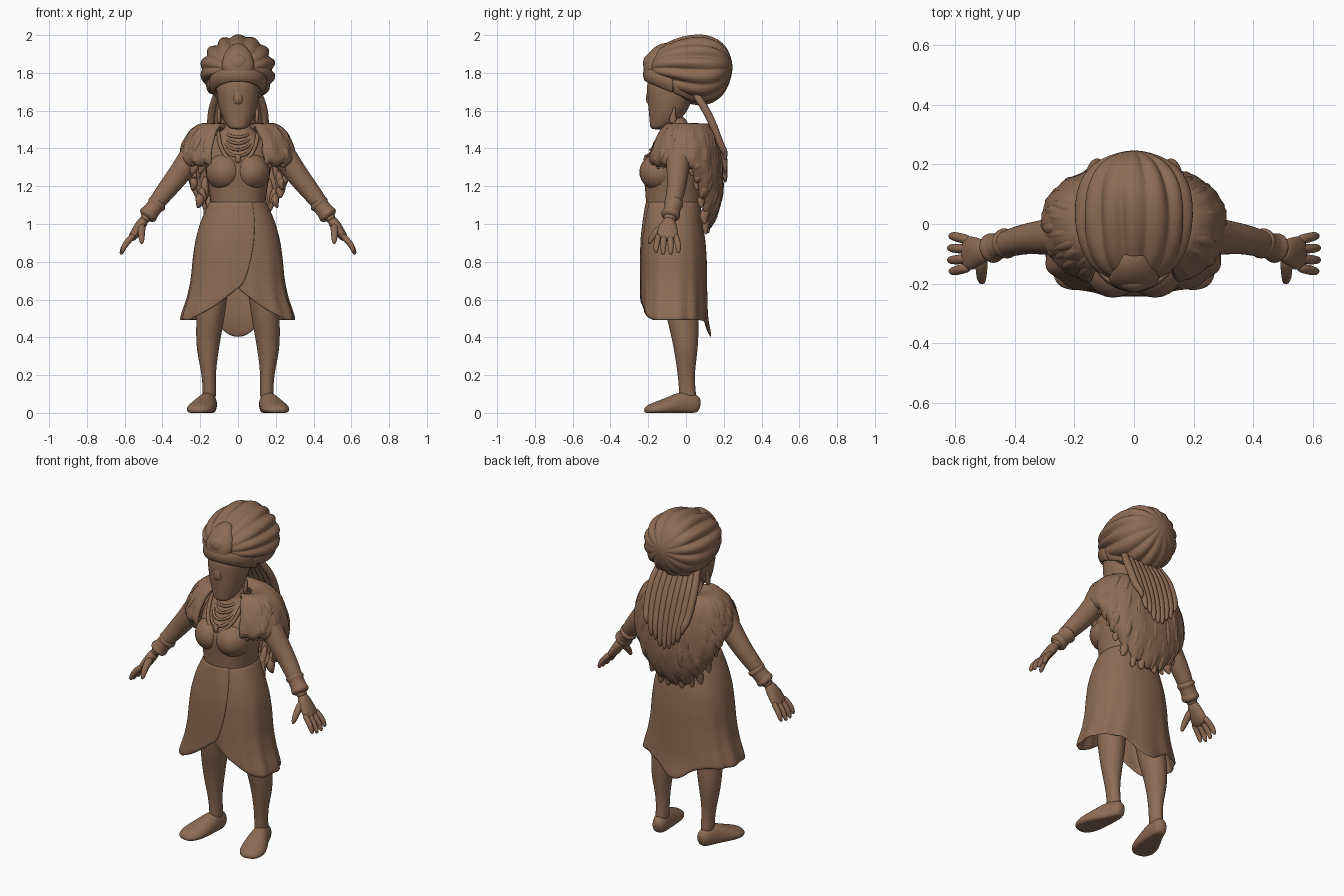
import bpy, bmesh, math, random
from mathutils import Vector

random.seed(4)
if "Cube" in bpy.data.objects:
    bpy.data.objects.remove(bpy.data.objects["Cube"])

brown = bpy.data.materials.new("clay_brown")
brown.use_nodes = True
COLOUR = (0.27, 0.15, 0.092, 1)
brown.diffuse_color = COLOUR
for node in brown.node_tree.nodes:
    if node.type == 'BSDF_PRINCIPLED':
        node.inputs["Base Color"].default_value = COLOUR


def finish(name, bm, mirror=False, sub=1, thick=0):
    """Turn a bmesh into a smooth object with its modifiers."""
    bmesh.ops.recalc_face_normals(bm, faces=bm.faces)
    for f in bm.faces:
        f.smooth = True
    me = bpy.data.meshes.new(name)
    bm.to_mesh(me)
    bm.free()
    me.materials.append(brown)
    ob = bpy.data.objects.new(name, me)
    bpy.context.collection.objects.link(ob)
    if mirror:
        m = ob.modifiers.new("mirror", 'MIRROR')
        m.use_mirror_merge = False
    if thick:
        s = ob.modifiers.new("thickness", 'SOLIDIFY')
        s.thickness = thick
        s.offset = 0
    if sub:
        s = ob.modifiers.new("smooth", 'SUBSURF')
        s.levels = s.render_levels = sub


def power(c, e):
    return math.copysign(abs(c) ** e, c)


def loft(name, strands, n=16, ref=(0, 1, 0), axis=None, square=1, pleats=0, depth=0, mirror=False, sub=2):
    """Skin rings (x, y, z, radius along ref, radius across) of each strand."""
    bm = bmesh.new()
    ref = Vector(ref)
    for rings in strands:
        pts = [Vector(r[:3]) for r in rings]
        loops = []
        for i, r in enumerate(rings):
            t = Vector(axis) if axis else pts[min(i + 1, len(pts) - 1)] - pts[max(i - 1, 0)]
            t.normalize()
            a = (ref - t * ref.dot(t)).normalized()
            b = t.cross(a)
            loop = []
            for k in range(n):
                w = k * math.tau / n
                g = 1 - depth * (1 - abs(math.cos(pleats * w / 2))) * (1 + .5 * math.sin(3 * w + i))
                p = pts[i] + a * (r[3] * g * power(math.cos(w), square))
                p += b * (r[4] * g * power(math.sin(w), square))
                p.z = max(p.z, 0)
                loop.append(bm.verts.new(p))
            loops.append(loop)
        for lo, hi in zip(loops, loops[1:]):
            for k in range(n):
                j = (k + 1) % n
                bm.faces.new((lo[k], lo[j], hi[j], hi[k]))
        bm.faces.new(loops[0])
        bm.faces.new(loops[-1])
    finish(name, bm, mirror, sub)


def sheet(name, func, nu, nv, thick):
    """Open surface from func(u, v)."""
    bm = bmesh.new()
    g = [[bm.verts.new(func(i / nu, j / nv)) for j in range(nv + 1)] for i in range(nu + 1)]
    for i in range(nu):
        for j in range(nv):
            bm.faces.new((g[i][j], g[i + 1][j], g[i + 1][j + 1], g[i][j + 1]))
    finish(name, bm, thick=thick)


def ellipsoid(name, centre, radii, mirror=False):
    bm = bmesh.new()
    bmesh.ops.create_uvsphere(bm, u_segments=24, v_segments=14, radius=1)
    for v in bm.verts:
        v.co = Vector(c + p * r for c, p, r in zip(centre, v.co, radii))
    finish(name, bm, mirror, 0)


def keyed(rows, s):
    """Blend linearly between rows, s in 0..1."""
    f = min(max(s, 0), 1) * (len(rows) - 1)
    i = min(int(f), len(rows) - 2)
    return [p + (q - p) * (f - i) for p, q in zip(rows[i], rows[i + 1])]


# Torso, bust and neck
loft("torso", [[(0, -.065, 1.04, .142, .142), (0, -.067, 1.12, .147, .147), (0, -.068, 1.2, .15, .158),
                (0, -.068, 1.27, .163, .172), (0, -.05, 1.335, .165, .182), (0, -.015, 1.41, .148, .18),
                (0, -.02, 1.46, .12, .14), (0, -.045, 1.5, .066, .07), (0, -.06, 1.58, .055, .056)]],
     n=24, axis=(0, 0, 1), square=.9)
ellipsoid("bust", (.07, -.135, 1.275), (.1, .112, .1), mirror=True)

# Neckline, necklaces and pendant
loft("neckline", [[(.105, -.09, 1.5, .012, .012), (.1, -.15, 1.42, .012, .012),
                   (.062, -.2, 1.35, .012, .012), (0, -.217, 1.295, .01, .01)]], n=8, mirror=True)
chains = []
for i in range(4):
    arc = []
    for k in range(13):
        w = math.pi * k / 12
        drop = math.sin(w)
        arc.append(((.066 + .008 * i) * math.cos(w), -.07 - (.078 + .02 * i) * drop,
                    1.49 - .01 * i - (.03 + .024 * i) * drop, .009, .009))
    chains.append(arc)
loft("necklaces", chains, n=8, ref=(0, 0, 1), sub=1)
ellipsoid("pendant", (0, -.212, 1.345), (.016, .012, .024))

# Wrap skirt with an overlapping front edge and a longer back
SKIRT = [(.143, -.205, .07), (.19, -.222, .08), (.219, -.234, .097), (.233, -.236, .104),
         (.241, -.236, .104), (.262, -.236, .106), (.298, -.238, .108), (.305, -.238, .128)]


def skirt_point(u, v):
    edge = math.radians(28 * (1 - v) ** 0.8)
    start = -math.pi / 2 - math.radians(10) * (1 - v)
    w = start + u * (1.5 * math.pi + edge - start)
    c, s = math.cos(w), math.sin(w)
    hem = .49
    if s < 0:
        hem += .17 * max(0, 1 - abs(c) ** .85 * 1.15) ** 1.15
    else:
        hem -= .09 * math.exp(-(c / .3) ** 2)
    z = 1.12 + (hem - 1.12) * v
    rx, front, back = keyed(SKIRT, (1.12 - z) / .72)
    g = (.985 + .03 * u) * (1 + .02 * v * v * math.sin(13 * w))
    mid, ry = (front + back) / 2, (back - front) / 2
    e = .88 - .2 * v * (s < 0)
    return Vector((rx * g * power(c, .86), mid + ry * g * power(s, e), z))


sheet("skirt", skirt_point, 110, 16, .012)

# Legs and feet
loft("legs", [[(.12, -.04, .75, .09, .085), (.138, -.028, .6, .09, .08), (.146, -.018, .5, .086, .076),
               (.156, -.006, .41, .074, .068), (.161, 0, .32, .062, .058), (.156, 0, .22, .047, .039),
               (.152, .006, .13, .043, .035), (.152, .012, .05, .05, .038)]], axis=(0, 0, -1), mirror=True)
loft("feet", [[(.145, .076, .035, .035, .026), (.15, .045, .045, .062, .042), (.162, -.02, .045, .072, .052),
               (.184, -.09, .03, .054, .07), (.202, -.15, .02, .042, .076), (.213, -.195, .015, .03, .06),
               (.218, -.22, .012, .014, .03)]], ref=(0, 0, 1), mirror=True)

# Arms, wrist cuffs and hands
loft("arms", [[(.19, -.03, 1.44, .07, .07), (.25, -.04, 1.35, .068, .068), (.31, -.045, 1.265, .058, .06),
               (.37, -.05, 1.19, .051, .054), (.43, -.068, 1.115, .046, .046), (.475, -.082, 1.05, .034, .032),
               (.505, -.09, 1.01, .034, .026)]], mirror=True)
cuff = []
for k, r in enumerate((.03, .052, .054, .044, .046, .045, .046, .053, .05, .028)):
    s = k / 9
    cuff.append((.415 + .075 * s, -.06 - .026 * s, 1.125 - .095 * s, r, r))
loft("cuffs", [cuff], mirror=True, sub=1)
loft("palms", [[(.49, -.086, 1.03, .03, .026), (.515, -.094, .995, .046, .03),
                (.545, -.098, .95, .06, .026), (.572, -.098, .912, .055, .019)]], mirror=True)
fingers = []
for y, reach in ((-.054, .88), (-.085, 1), (-.116, 1), (-.145, .85)):
    spread = (y + .1) * .3
    fingers.append([(.548, y, .945, .017, .018), (.582, y + spread * .5, .91, .0175, .0175),
                    (.582 + .026 * reach, y + spread, .91 - .035 * reach, .016, .016),
                    (.582 + .039 * reach, y + spread, .91 - .075 * reach, .01, .01)])
fingers.append([(.51, -.11, .995, .026, .024), (.511, -.15, .965, .021, .021),
                (.511, -.18, .93, .018, .018), (.508, -.198, .893, .01, .01)])
loft("fingers", fingers, n=10, ref=(.3, 1, 0), mirror=True)

# Fur cape: rows of (half width, front depth, back depth, height, extra drop at the back)
CAPE = [(.07, .05, .07, 1.49, 0), (.19, .1, .12, 1.532, 0), (.25, .145, .165, 1.485, .02),
        (.282, .18, .187, 1.42, .1), (.302, .205, .185, 1.35, .19), (.29, .195, .16, 1.325, .27),
        (.26, .175, .11, 1.32, .34)]


def cape_point(u, v):
    w = math.radians(-66 + 312 * u)
    c, s = math.cos(w), math.sin(w)
    rx, front, back, z, drop = keyed(CAPE, v)
    z -= drop * max(0, s) ** 1.5 + .018 * v ** 3 * math.sin(21 * w)
    g = 1 + .02 * math.sin(17 * w + 9 * v) * math.sin(14 * v)
    ry = front if s < 0 else back
    return Vector((rx * g * power(c, .85), ry * g * power(s, .85), z))


sheet("fur_cape", cape_point, 72, 14, .025)
tufts = []
for row in range(6):
    for k in range(22):
        u = (k + .5 * (row % 2) + random.uniform(.2, .5)) / 22.5
        v = .3 + row * .135
        size = random.uniform(.85, 1.15)
        tuft = []
        for step, push, r in ((-.1, -.012, .012), (0, -.01, .026), (.09, -.004, .023), (.18, .01, .004)):
            q = cape_point(u, min(v + step, 1))
            q += Vector((q.x, q.y, 0)).normalized() * push
            q.z -= max(0, v + step - 1) * .3
            tuft.append((*q, r * size, r * size))
        tufts.append(tuft)
loft("fur_tufts", tufts, n=8, sub=1)

# Head and face
loft("head", [[(0, -.15, 1.5, .034, .036), (0, -.13, 1.518, .062, .06), (0, -.108, 1.56, .086, .082),
               (0, -.092, 1.61, .108, .1), (0, -.084, 1.67, .12, .112), (0, -.08, 1.73, .132, .116),
               (0, -.06, 1.8, .13, .115)]], n=24, axis=(0, 0, 1), square=.94)
loft("nose", [[(0, -.19, 1.75, .012, .03), (0, -.192, 1.7, .014, .022), (0, -.194, 1.665, .021, .026),
               (0, -.19, 1.642, .02, .03), (0, -.18, 1.625, .01, .022)]], n=16, axis=(0, 0, -1))
ellipsoid("lips", (0, -.176, 1.585), (.036, .018, .018))
loft("earrings", [[(.1, -.06, 1.62, .008, .008), (.102, -.066, 1.585, .01, .008),
                   (.1, -.07, 1.555, .024, .012), (.1, -.07, 1.53, .012, .008)]], n=12, mirror=True)

# Pleated head wrap with brow band and front knot
loft("head_wrap", [[(0, -.195, 1.82, .04, .06), (0, -.165, 1.825, .09, .125), (0, -.11, 1.827, .135, .175),
                    (0, -.02, 1.82, .175, .202), (0, .07, 1.815, .194, .204), (0, .14, 1.815, .18, .19),
                    (0, .2, 1.82, .14, .148), (0, .232, 1.826, .08, .085), (0, .247, 1.83, .018, .02)]],
     n=112, ref=(0, 0, 1), axis=(0, 1, 0), pleats=14, depth=.1, sub=1)


def band_point(u, v):
    w = u * math.tau
    c, s = math.cos(w), math.sin(w)
    grow = .012 * math.sin(math.pi * v)
    return Vector(((.124 + grow + .02 * v) * c, -.068 + (.142 + grow) * s,
                   1.695 - .06 * s + .075 * v))


sheet("brow_band", band_point, 48, 6, .014)
loft("front_knot", [[(0, -.2, 1.775, .02, .05), (0, -.19, 1.8, .038, .08), (0, -.18, 1.84, .05, .09),
                     (0, -.155, 1.885, .05, .08), (0, -.12, 1.925, .04, .055), (0, -.09, 1.95, .015, .02)]])
ellipsoid("knot_fold", (0, -.192, 1.85), (.055, .036, .05))

# Long locks hanging from the wrap
locks = []
for k in range(9):
    x = (k - 4) / 4
    lift = .1 * x * x + random.uniform(0, .025)
    locks.append([(x * .1, .03, 1.72, .02, .016), (x * .135, .09, 1.63, .022, .022),
                  (x * .145, .14, 1.54, .022, .023), (x * .14, .178, 1.43, .02, .022),
                  (x * .13, .2, 1.33 + lift * .5, .019, .02), (x * .12, .208, 1.25 + lift, .015, .016),
                  (x * .118, .208, 1.215 + lift, .006, .006)])
loft("hair_locks", locks, n=10)
